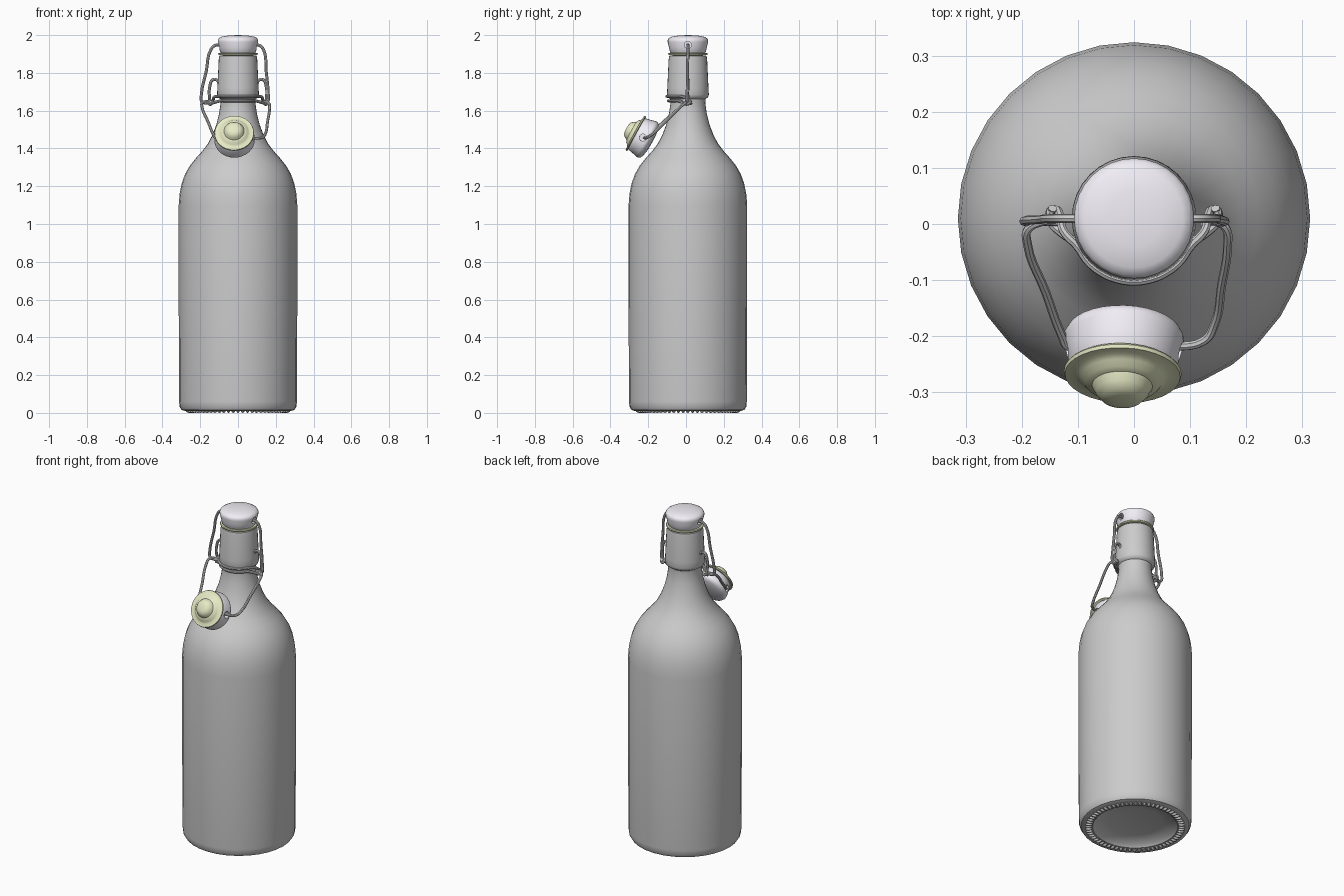
import bpy, bmesh, math
from mathutils import Matrix, Vector

if "Cube" in bpy.data.objects:
    bpy.data.objects.remove(bpy.data.objects["Cube"])

CY = 0.01  # bottle axis in y


def material(name, rgb):
    m = bpy.data.materials.new(name)
    m.diffuse_color = (*rgb, 1)
    m.use_nodes = True
    m.node_tree.nodes["Principled BSDF"].inputs["Base Color"].default_value = m.diffuse_color
    return m


CERAMIC = material("ceramic", (0.88, 0.86, 0.92))
RUBBER = material("rubber", (0.80, 0.83, 0.56))


def activate(ob):
    bpy.ops.object.select_all(action='DESELECT')
    ob.select_set(True)
    bpy.context.view_layer.objects.active = ob


def smooth(ob, angle=40):
    activate(ob)
    bpy.ops.object.shade_smooth_by_angle(angle=math.radians(angle))


def mesh_object(name, bm, mat=None):
    me = bpy.data.meshes.new(name)
    bm.to_mesh(me)
    bm.free()
    ob = bpy.data.objects.new(name, me)
    bpy.context.collection.objects.link(ob)
    if mat:
        me.materials.append(mat)
    return ob


def lathe(name, profile, mat=None, sides=32):
    bm = bmesh.new()
    vs = [bm.verts.new((r, 0, z)) for r, z in profile]
    es = [bm.edges.new(p) for p in zip(vs, vs[1:])]
    bmesh.ops.spin(bm, geom=vs + es, cent=(0, 0, 0), axis=(0, 0, 1),
                   angle=2 * math.pi, steps=sides, use_duplicate=False)
    bmesh.ops.remove_doubles(bm, verts=bm.verts, dist=1e-5)
    bmesh.ops.recalc_face_normals(bm, faces=bm.faces)
    return mesh_object(name, bm, mat)


def wire(name, pts, radius=0.008):
    cu = bpy.data.curves.new(name, 'CURVE')
    cu.dimensions = '3D'
    cu.bevel_depth = radius
    cu.bevel_resolution = 2
    cu.resolution_u = 5
    cu.use_fill_caps = True
    sp = cu.splines.new('BEZIER')
    sp.bezier_points.add(len(pts) - 1)
    for bp, p in zip(sp.bezier_points, pts):
        bp.co = p
        bp.handle_left_type = bp.handle_right_type = 'AUTO'
    ob = bpy.data.objects.new(name, cu)
    bpy.context.collection.objects.link(ob)
    activate(ob)
    bpy.ops.object.convert(target='MESH')
    smooth(bpy.context.object)


# Bottle: domed base, body, shoulder, neck, thick lip and hollow inside
bottle = lathe("bottle", [
    (0, 0.05), (0.15, 0.042), (0.22, 0.025), (0.235, 0.01), (0.28, 0.01),
    (0.299, 0.016), (0.309, 0.032), (0.312, 0.06), (0.314, 0.6), (0.314, 1.1),
    (0.309, 1.16), (0.298, 1.215), (0.280, 1.265), (0.254, 1.31),
    (0.222, 1.35), (0.190, 1.385), (0.160, 1.425), (0.136, 1.47),
    (0.115, 1.525), (0.100, 1.585), (0.092, 1.64), (0.094, 1.662),
    (0.106, 1.67), (0.111, 1.685), (0.109, 1.72), (0.102, 1.87),
    (0.099, 1.889), (0.094, 1.893), (0.082, 1.893), (0.078, 1.88),
    (0.072, 1.64), (0.10, 1.50), (0.165, 1.39), (0.24, 1.29), (0.285, 1.18),
    (0.294, 1.1), (0.294, 0.08), (0.27, 0.065), (0, 0.075)])
bottle.location.y = CY
smooth(bottle)

# Ring of grip studs under the base
bm = bmesh.new()
N = 64
for i in range(N):
    a = 2 * math.pi * i / N
    M = (Matrix.Rotation(a, 4, 'Z') @ Matrix.Translation((0.257, 0, 0.010))
         @ Matrix.Diagonal((0.019, 0.009, 0.010, 1)))
    bmesh.ops.create_uvsphere(bm, u_segments=8, v_segments=6, radius=1, matrix=M)
studs = mesh_object("base_studs", bm)
studs.location.y = CY
smooth(studs)


# Stopper: ceramic cap with hinge sockets and a stepped rubber gasket
def stopper(prefix, loc, rot):
    cap = lathe(prefix + "_cap", [
        (0, 0), (0.090, 0), (0.095, 0.006), (0.100, 0.03), (0.107, 0.058),
        (0.107, 0.068), (0.102, 0.078), (0.088, 0.086), (0.05, 0.093),
        (0, 0.095)], CERAMIC)
    bm = bmesh.new()
    for s in (-1, 1):
        M = Matrix.Translation((s * 0.11, 0, 0.043)) @ Matrix.Rotation(math.pi / 2, 4, 'Y')
        bmesh.ops.create_cone(bm, cap_ends=True, segments=16, radius1=0.019,
                              radius2=0.019, depth=0.05, matrix=M)
    cutter = mesh_object(prefix + "_socket_cutter", bm)
    cutter.hide_render = True
    mod = cap.modifiers.new("sockets", 'BOOLEAN')
    mod.operation = 'DIFFERENCE'
    mod.object = cutter
    bpy.context.view_layer.update()
    activate(cap)
    bpy.ops.object.modifier_apply(modifier=mod.name)
    bpy.data.objects.remove(cutter)
    gasket = lathe(prefix + "_gasket", [
        (0, 0.001), (0.102, 0.001), (0.105, -0.003), (0.103, -0.009),
        (0.084, -0.010), (0.074, -0.016), (0.066, -0.026), (0.054, -0.030),
        (0.047, -0.044), (0.036, -0.056), (0.02, -0.060), (0, -0.061)], RUBBER)
    for ob in (cap, gasket):
        ob.location = loc
        ob.rotation_euler = rot
        smooth(ob)


stopper("closed", (0, CY, 1.905), (0, 0, 0))
stopper("open", (-0.02, -0.262, 1.478), (math.radians(-118.6), 0, math.radians(-2)))

# Bail wires holding the closed stopper
wire("closed_bail_left", [
    (-0.085, 0.01, 1.946), (-0.122, 0.01, 1.945), (-0.145, 0.01, 1.92),
    (-0.168, 0.008, 1.81), (-0.194, 0.006, 1.685), (-0.192, 0.004, 1.65),
    (-0.165, 0.004, 1.64), (-0.135, 0.004, 1.645)])
wire("closed_bail_right", [
    (0.085, 0.01, 1.946), (0.115, 0.01, 1.945), (0.136, 0.01, 1.92),
    (0.149, 0.008, 1.81), (0.160, 0.006, 1.69), (0.160, 0.004, 1.655),
    (0.145, 0.004, 1.64), (0.120, 0.004, 1.65)])

# Bail wires holding the hanging stopper
wire("open_bail_left", [
    (-0.13, 0.008, 1.645), (-0.165, 0.004, 1.648), (-0.188, -0.008, 1.642),
    (-0.190, -0.035, 1.618), (-0.158, -0.12, 1.54), (-0.128, -0.20, 1.470),
    (-0.118, -0.218, 1.457), (-0.09, -0.222, 1.455)])
wire("open_bail_right", [
    (0.12, 0.008, 1.645), (0.15, 0.004, 1.645), (0.164, -0.008, 1.638),
    (0.167, -0.035, 1.615), (0.156, -0.11, 1.54), (0.143, -0.18, 1.474),
    (0.125, -0.208, 1.457), (0.06, -0.220, 1.455)])


# Neck wires: upper one ends in upright loops, lower one wraps the hinges
def arc(r, z, a0, a1, n=9):
    return [(r * math.cos(a), CY + r * math.sin(a), z) for a in
            (math.radians(a0 + (a1 - a0) * i / (n - 1)) for i in range(n))]


def both_sides(left, mid):
    return left + mid + [(-x, y, z) for x, y, z in reversed(left)]


loop = [(-0.098, 0.01, 1.735), (-0.113, 0.01, 1.763), (-0.134, 0.01, 1.763),
        (-0.149, 0.01, 1.73), (-0.150, 0.012, 1.665), (-0.142, 0.026, 1.638),
        (-0.132, 0.014, 1.655), (-0.126, -0.012, 1.672)]
wire("neck_loop_wire", both_sides(loop, arc(0.112, 1.676, 207, 333)))
hinge = [(-0.145, 0.028, 1.655), (-0.150, 0.008, 1.634), (-0.130, -0.015, 1.642)]
wire("neck_hinge_wire", both_sides(hinge, arc(0.103, 1.652, 210, 330)))
